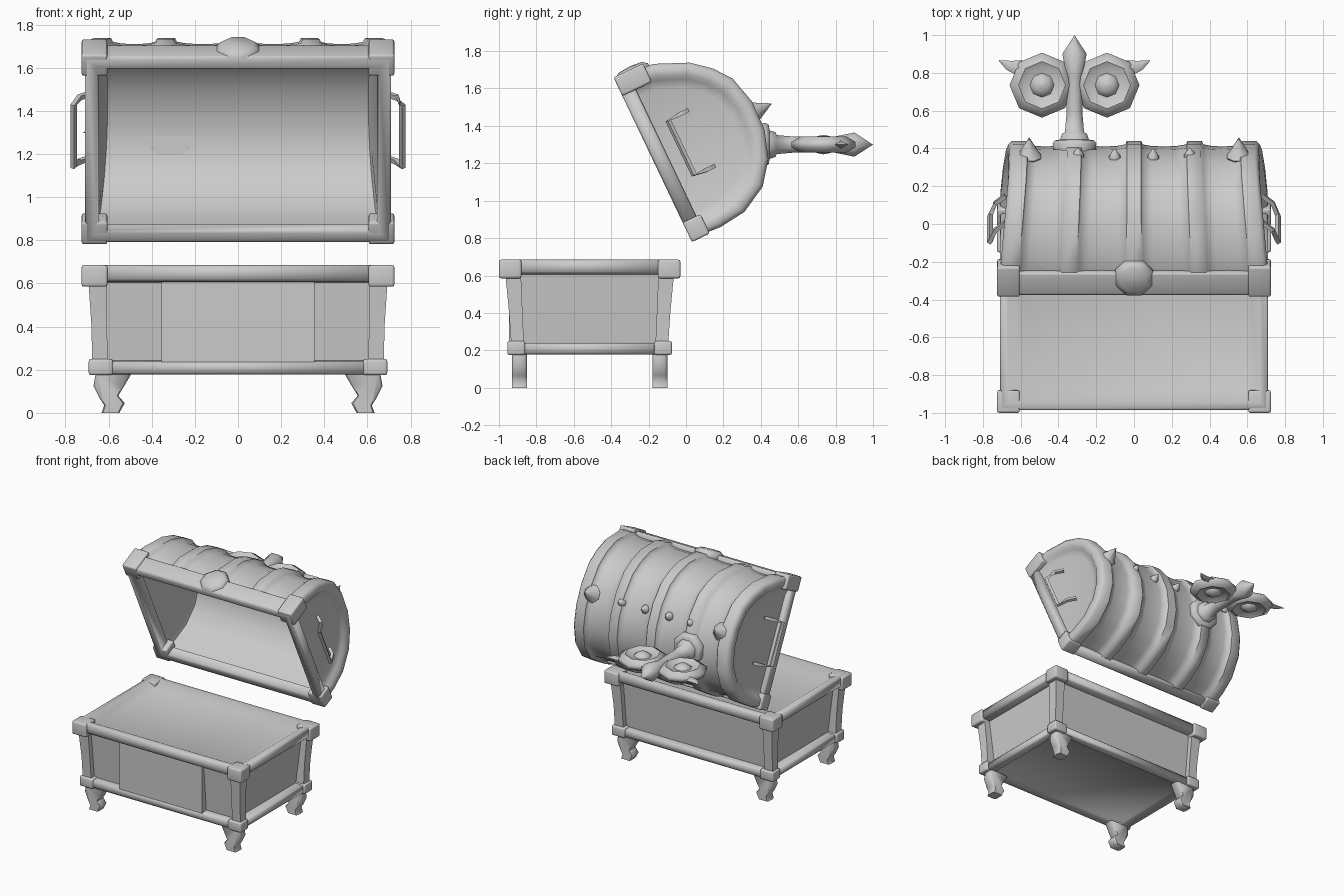
import bpy, bmesh, math
from mathutils import Matrix, Vector

if "Cube" in bpy.data.objects:
    bpy.data.objects.remove(bpy.data.objects["Cube"])

grey = bpy.data.materials.new("plain grey")
grey.use_nodes = True
grey.diffuse_color = (0.6, 0.6, 0.6, 1)
grey.node_tree.nodes["Principled BSDF"].inputs["Base Color"].default_value = (0.6, 0.6, 0.6, 1)

parts = []
I = Matrix.Identity(4)
# Lid space: x across, y from front lip to hinge, z up from the rim
LID = Matrix.Translation((0, -0.392, 1.668)) @ Matrix.Rotation(math.radians(-64.5), 4, 'X')


def finish(name, bm, M=I):
    bmesh.ops.recalc_face_normals(bm, faces=bm.faces)
    bm.transform(M)
    me = bpy.data.meshes.new(name)
    bm.to_mesh(me)
    bm.free()
    me.materials.append(grey)
    ob = bpy.data.objects.new(name, me)
    bpy.context.collection.objects.link(ob)
    parts.append(ob)


def block(name, lo, hi, M=I, bevel=0.012):
    """Softened box between two corners."""
    lo, hi = Vector(lo), Vector(hi)
    bm = bmesh.new()
    bmesh.ops.create_cube(bm, size=1)
    bm.transform(Matrix.Translation((lo + hi) / 2) @ Matrix.Diagonal((*(hi - lo), 1)))
    if bevel:
        bmesh.ops.bevel(bm, geom=bm.edges[:], offset=bevel, segments=2, profile=0.6, affect='EDGES')
    finish(name, bm, M)


def loft(name, rings, M=I, wrap=True, loop=False):
    """Skin through rings of points; cap both ends unless the rings form a loop."""
    bm = bmesh.new()
    vs = [[bm.verts.new(p) for p in r] for r in rings]
    n = len(vs[0])
    for r0, r1 in zip(vs, vs[1:] + (vs[:1] if loop else [])):
        for i in range(n if wrap else n - 1):
            j = (i + 1) % n
            bm.faces.new((r0[i], r0[j], r1[j], r1[i]))
    if not loop:
        bm.faces.new(vs[0])
        bm.faces.new(vs[-1])
    bmesh.ops.remove_doubles(bm, verts=bm.verts, dist=1e-5)
    finish(name, bm, M)


def rect(cx, cy, z, hx, hy):
    return [(cx - hx, cy - hy, z), (cx + hx, cy - hy, z), (cx + hx, cy + hy, z), (cx - hx, cy + hy, z)]


def lathe(name, profile, M=I, seg=8):
    """Turn (radius, height) points about z."""
    rings = [[(max(r, 1e-4) * math.cos(math.tau * (i + .5) / seg),
               max(r, 1e-4) * math.sin(math.tau * (i + .5) / seg), z) for i in range(seg)]
             for r, z in profile]
    loft(name, rings, M)


CY = -0.515
# Lower box: sunken underside, bottom rail, sunken walls, top rail, shallow top
body = [(.20, .60, .36), (.178, .615, .375), (.178, .665, .42), (.188, .675, .43), (.23, .675, .43),
        (.24, .665, .42), (.243, .61, .38), (.605, .647, .412), (.61, .70, .46), (.62, .71, .47),
        (.675, .71, .47), (.685, .70, .46), (.685, .665, .425), (.65, .60, .36)]
loft("base_body", [rect(0, CY, z, hx, hy) for z, hx, hy in body])
block("front_plate", (-.355, -.945, .235), (.355, -.89, .612), bevel=0)

# Corners, posts and feet of the box
foot = [(.495, .18), (.53, .12), (.555, .08), (.525, .045), (.55, 0), (.633, 0), (.62, .035),
        (.64, .065), (.67, .125), (.66, .18)]
for sx, side in ((1, "left"), (-1, "right")):
    for sy, end in ((-1, "front"), (1, "back")):
        def box(name, x0, x1, d0, d1, z0, z1):
            xs, ys = sorted((sx * x0, sx * x1)), sorted((CY + sy * d0, CY + sy * d1))
            block(f"{end}_{side}_{name}", (xs[0], ys[0], z0), (xs[1], ys[1], z1))
        box("top_corner", .605, .725, .365, .485, .585, .685)
        box("bottom_corner", .58, .692, .345, .44, .175, .25)
        loft(f"{end}_{side}_post", [rect(sx * .64, CY + sy * .385, .22, .036, .034),
                                    rect(sx * .643, CY + sy * .395, .4, .036, .036),
                                    rect(sx * .652, CY + sy * .41, .62, .042, .042)])
        yc = CY + sy * .375
        loft(f"{end}_{side}_foot", [[(sx * (.585 + (x - .585) * k), yc + d, z) for x, z in foot]
                                    for d, k in ((-.04, .85), (-.025, 1), (.025, 1), (.04, .85))])

# Lid: arched shell with five ribs, shallow panels and recessed ends
ARCH = [(.04, .02), (.03, .12), (.036, .223), (.114, .402), (.195, .50), (.291, .573), (.445, .613),
        (.61, .609), (.76, .56), (.88, .469), (.96, .323), (.978, .175), (.97, .02)]


def arch(x, inset):
    pts = []
    for a, b in ARCH:
        b2 = b * (1 - inset / .6)
        pts.append((x * (1 - .08 * (b2 / .61) ** 1.5), .505 + (a - .505) * (1 - inset / .48), b2))
    return pts


half = [(.04, 0), (.05, .018), (.1, .026), (.17, .028), (.24, .026), (.295, .018), (.305, 0), (.385, 0),
        (.395, .018), (.44, .026), (.5, .028), (.56, .026), (.605, .018), (.615, 0), (.695, 0), (.715, .02),
        (.712, .065), (.69, .085), (.675, .13)]
stations = [(-x, i) for x, i in reversed(half)] + half
loft("lid_shell", [arch(x, i) for x, i in stations], LID, wrap=False)

# Hollow inside of the lid
loft("lid_lining", [arch(x, i) for x, i in ((-.655, .07), (-.65, .05), (.65, .05), (.655, .07))], LID, wrap=False)

# Rim around the opening, with a deeper lip at the front
rim = [(.01, .645, .415), (0, .655, .425), (0, .70, .465), (.01, .71, .475),
       (.07, .71, .475), (.08, .70, .465), (.08, .645, .415)]
loft("lid_rim", [rect(0, .50, z, hx, hy) for z, hx, hy in rim], LID, loop=True)
block("lid_lip", (-.62, .022, .005), (.62, .08, .135), LID)

for s, side in ((1, "left"), (-1, "right")):
    xs = sorted((s * .605, s * .725))
    block(f"lid_front_{side}_corner", (xs[0], .01, 0), (xs[1], .12, .175), LID)
    block(f"lid_back_{side}_corner", (xs[0], .87, 0), (xs[1], .985, .105), LID)
    # Drop handle on the lid end
    path = [Vector(p) for p in ((s * .68, .34, .28), (s * .735, .34, .235), (s * .762, .345, .165),
                                (s * .762, .665, .165), (s * .735, .67, .235), (s * .68, .67, .28))]
    rings = []
    for i, p in enumerate(path):
        t = (path[min(i + 1, 5)] - path[max(i - 1, 0)]).normalized()
        u = Vector((s * .8, 0, .6)) if i in (2, 3) else Vector((0, 1, 0))
        u = (u - t * u.dot(t)).normalized()
        v = t.cross(u)
        if i in (2, 3):
            u, v = v, -u
        rings.append([p + .011 * (cu * u + cv * v) for cu, cv in ((-1, -1), (1, -1), (1, 1), (-1, 1))])
    loft(f"{side}_handle", rings, LID)

# Eight-sided clasp on the lip
lathe("clasp", [(0, -.006), (.075, 0), (.104, .02), (.108, .05), (.075, .09)],
      LID @ Matrix.Translation((0, 0, .102)) @ Matrix.Rotation(math.radians(-90), 4, 'X'))

# Studs along the crown
for x, r, z0, z1 in ((.6, .068, .585, .705), (.32, .034, .585, .645), (.11, .034, .575, .64)):
    for s, side in ((1, "left"), (-1, "right")):
        lathe(f"{side}_stud_{int(x * 100)}", [(r * .85, z0 - .01), (r, z0 + .01), (r * .8, z0 + .025), (0, z1)],
              LID @ Matrix.Translation((s * x * .925, .5, 0)))

# Winding key on the back
KX, KZ = -.315, 1.3
KEY = Matrix.Translation((KX, 0, KZ)) @ Matrix.Rotation(math.radians(-90), 4, 'X')
lathe("key_stem", [(.12, .38), (.125, .425), (.115, .442), (.082, .447), (.072, .478), (.055, .485),
                   (.046, .58), (.043, .78), (.07, .9), (0, 1.0)], KEY)
for s, side in ((1, "left"), (-1, "right")):
    cx = KX + s * .172
    turn = Matrix.Translation((cx, .735, KZ)) @ Matrix.Rotation(math.tau / 16, 4, 'Z')
    lathe(f"key_{side}_bow", [(0, -.02), (.095, -.024), (.125, -.042), (.172, -.014), (.172, .014),
                              (.125, .042), (.095, .024), (0, .02)], turn)
    lathe(f"key_{side}_boss", [(0, -.052), (.035, -.045), (.068, -.02), (.068, .02), (.035, .045), (0, .052)], turn)
    # Curved tip on the outer edge of the bow
    tip = [(.21, .77, .05, .024), (.285, .825, .04, .022), (.35, .84, .024, .014), (.4, .865, .002, .002)]
    loft(f"key_{side}_tip", [[(KX + s * (dx - .4 * w * c), y + w * c, KZ + h * d)
                              for c, d in ((-1, 0), (0, -1), (1, 0), (0, 1))] for dx, y, w, h in tip])

# Smooth shading with crisp edges
bpy.ops.object.select_all(action='DESELECT')
for ob in parts:
    ob.select_set(True)
bpy.context.view_layer.objects.active = parts[0]
bpy.ops.object.shade_smooth_by_angle(angle=math.radians(62))
